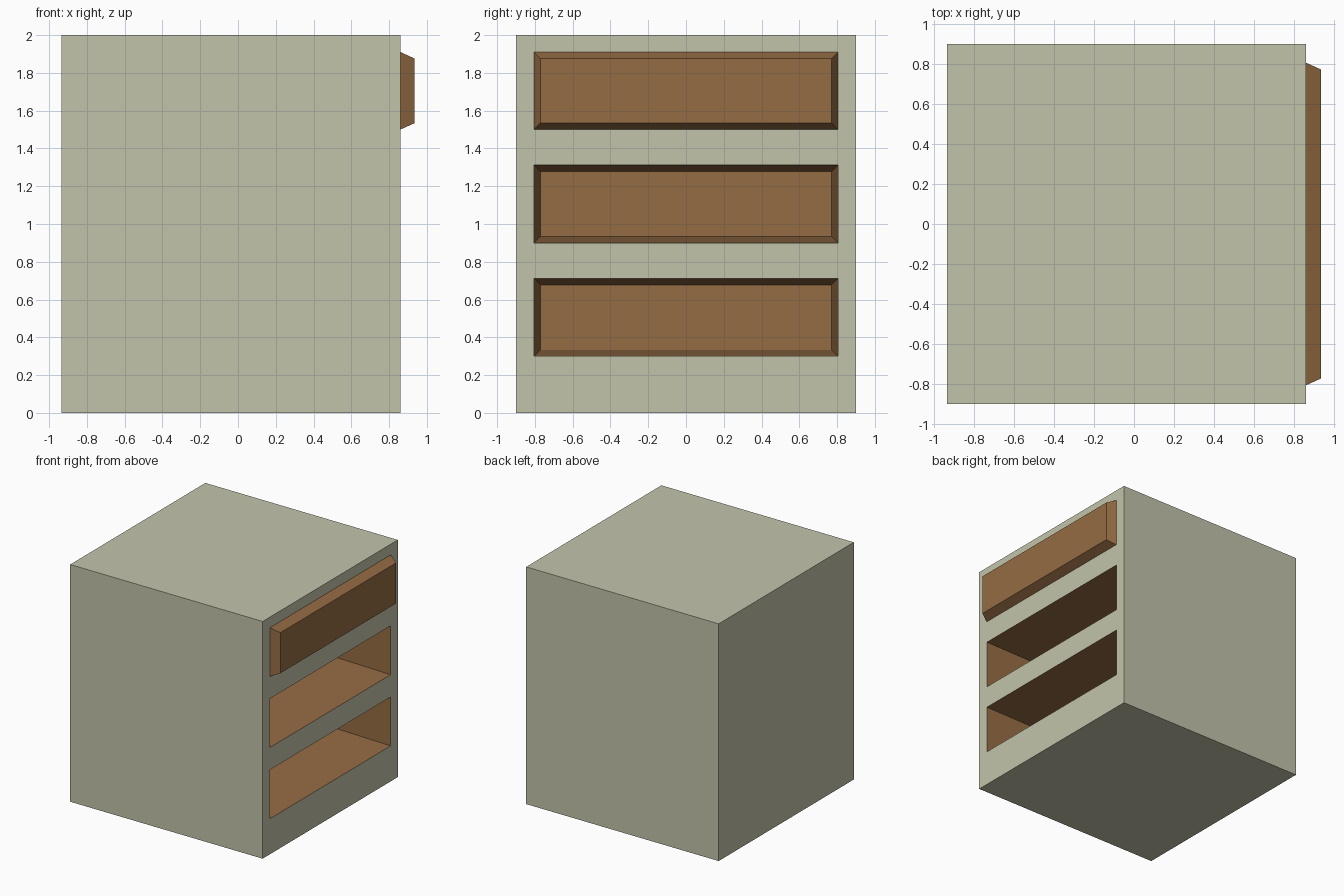
import bpy
import bmesh
from mathutils import Vector

if "Cube" in bpy.data.objects:
    bpy.data.objects.remove(bpy.data.objects["Cube"])

FRONT = 0.86            # x of the drawer side
BACK = -0.935
HALF_Y, HEIGHT = 0.9, 2.0
OPEN_Y = 0.805          # half width of each drawer opening
TAPER = 0.034           # how much each drawer narrows
# (bottom, top, travel along x): two hollow bays and one closed drawer front
DRAWERS = [(0.30, 0.712, -0.70), (0.90, 1.312, -0.70), (1.50, 1.91, 0.075)]


def material(name, colour):
    mat = bpy.data.materials.new(name)
    mat.diffuse_color = (*colour, 1)
    mat.use_nodes = True
    mat.node_tree.nodes["Principled BSDF"].inputs["Base Color"].default_value = mat.diffuse_color
    return mat


# Cabinet box
bm = bmesh.new()
bmesh.ops.create_cube(bm, size=1)
for v in bm.verts:
    v.co = Vector((FRONT if v.co.x > 0 else BACK,
                   v.co.y * 2 * HALF_Y, (v.co.z + 0.5) * HEIGHT))
bm.normal_update()


def cut_front(point, normal):
    faces = [f for f in bm.faces if f.normal.x > 0.99]
    edges = {e for f in faces for e in f.edges}
    verts = {v for f in faces for v in f.verts}
    bmesh.ops.bisect_plane(bm, geom=faces + list(edges) + list(verts),
                           plane_co=point, plane_no=normal, dist=1e-5)
    bm.normal_update()


# Cut the drawer outlines into the drawer side
for y in (-OPEN_Y, OPEN_Y):
    cut_front((0, y, 0), (0, 1, 0))
for low, high, _ in DRAWERS:
    cut_front((0, 0, low), (0, 0, 1))
    cut_front((0, 0, high), (0, 0, 1))

# Push bays in, pull the top drawer out, with tapered sides
for low, high, travel in DRAWERS:
    mid = (low + high) / 2
    face = next(f for f in bm.faces if f.normal.x > 0.99
                and abs(f.calc_center_median().y) < 0.01
                and abs(f.calc_center_median().z - mid) < 0.01)
    cap = bmesh.ops.extrude_discrete_faces(bm, faces=[face])["faces"][0]
    for v in cap.verts:
        v.co.x += travel
        v.co.y -= TAPER if v.co.y > 0 else -TAPER
        v.co.z -= TAPER if v.co.z > mid else -TAPER
    bm.normal_update()

# Drawer faces are brown, everything else is the pale body
for f in bm.faces:
    inside = all(abs(v.co.y) < 0.85 for v in f.verts)
    moved = any(abs(v.co.x - FRONT) > 0.01 for v in f.verts)
    f.material_index = 1 if inside and moved else 0

bmesh.ops.recalc_face_normals(bm, faces=bm.faces)
mesh = bpy.data.meshes.new("drawer_cabinet")
bm.to_mesh(mesh)
bm.free()
mesh.materials.append(material("pale sage", (0.545, 0.552, 0.41)))
mesh.materials.append(material("drawer brown", (0.300, 0.151, 0.057)))
cabinet = bpy.data.objects.new("drawer_cabinet", mesh)
bpy.context.collection.objects.link(cabinet)
